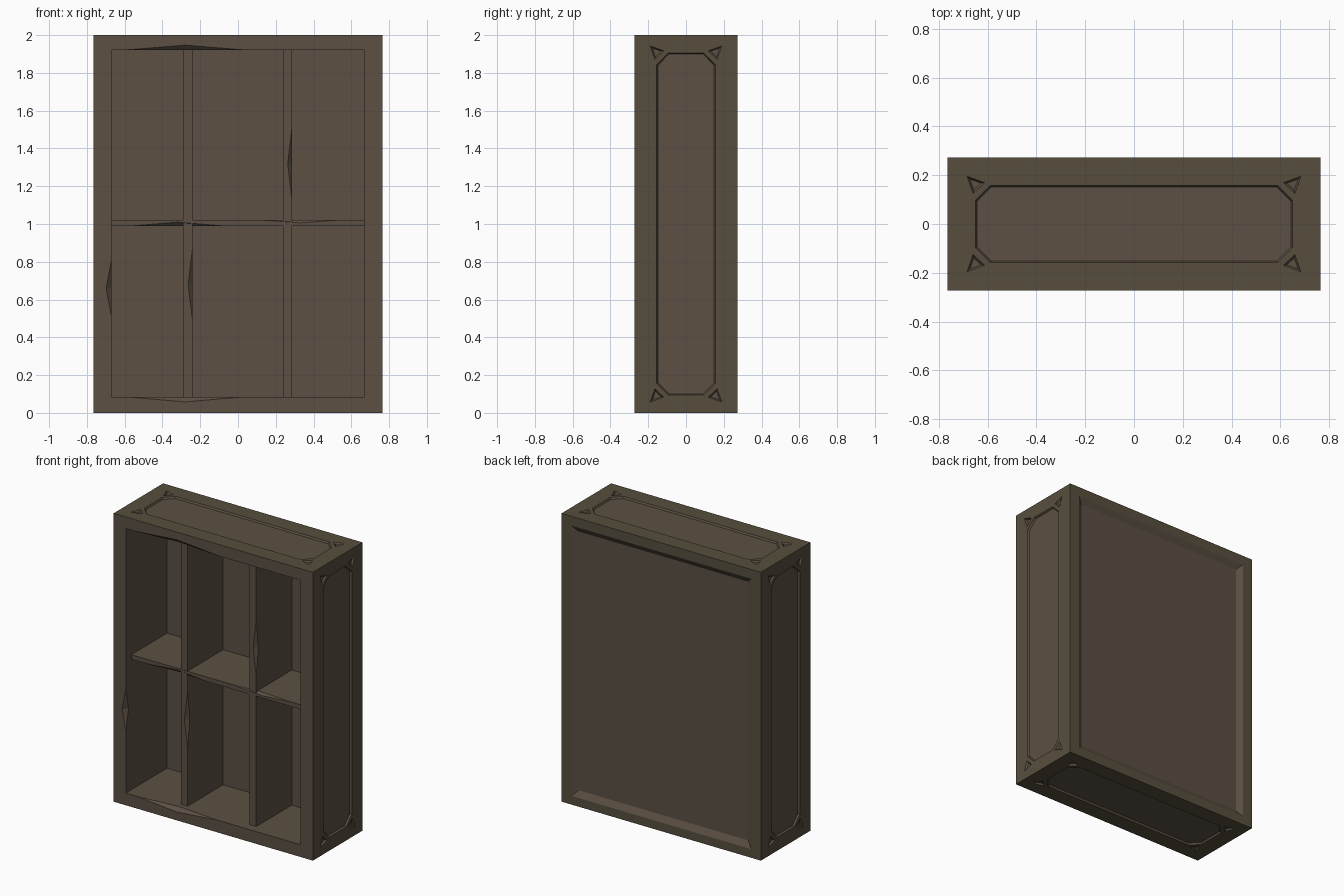
import bpy, bmesh
from mathutils import Vector

if "Cube" in bpy.data.objects:
    bpy.data.objects.remove(bpy.data.objects["Cube"])

X, Y0, Y1, H = 0.765, -0.272, 0.272, 2.0


def material(name, rgb):
    m = bpy.data.materials.new(name)
    m.diffuse_color = (*rgb, 1)
    m.use_nodes = True
    m.node_tree.nodes["Principled BSDF"].inputs["Base Color"].default_value = m.diffuse_color
    return m


BROWN = material("brown wood", (0.106, 0.079, 0.056))
OLIVE = material("olive brown wood", (0.094, 0.076, 0.048))


def finish(bm, name):
    bmesh.ops.recalc_face_normals(bm, faces=bm.faces)
    me = bpy.data.meshes.new(name)
    bm.to_mesh(me)
    bm.free()
    me.materials.append(BROWN)
    me.materials.append(OLIVE)
    ob = bpy.data.objects.new(name, me)
    bpy.context.collection.objects.link(ob)
    return ob


def add_box(bm, lo, hi):
    lo, hi = Vector(lo), Vector(hi)
    r = bmesh.ops.create_cube(bm, size=1)
    for v in r["verts"]:
        v.co = Vector([(lo[i] + hi[i]) / 2 + v.co[i] * (hi[i] - lo[i]) for i in range(3)])


def add_loft(bm, outer, inner, place, h0, h1):
    # closed solid between two matching outlines, heights measured off a face
    a = [bm.verts.new(place(u, v, h0)) for u, v in outer]
    b = [bm.verts.new(place(u, v, h1)) for u, v in inner]
    n = len(a)
    bm.faces.new(a)
    bm.faces.new(b[::-1])
    for i in range(n):
        bm.faces.new((a[i], b[i], b[(i + 1) % n], a[(i + 1) % n]))


def add_chip(bm, centre, axis, half, r):
    # long thin octahedron along an edge
    c = Vector(centre)
    ring, tips = [], []
    for i in range(3):
        for s in (1, -1):
            d = Vector((0, 0, 0))
            d[i] = s * (half if i == axis else r)
            (tips if i == axis else ring).append(bm.verts.new(c + d))
    order = [ring[0], ring[2], ring[1], ring[3]]
    for t in tips:
        for i in range(4):
            bm.faces.new((t, order[i], order[(i + 1) % 4]))


def cut(ob, bm):
    cutter = finish(bm, "cutter")
    cutter.hide_render = True
    mod = ob.modifiers.new("cut", "BOOLEAN")
    mod.operation = "DIFFERENCE"
    mod.solver = "EXACT"
    mod.object = cutter
    bpy.context.view_layer.objects.active = ob
    bpy.ops.object.modifier_apply(modifier=mod.name)
    bpy.data.objects.remove(cutter)


def rect(u0, u1, v0, v1, g=0.0):
    return [(u0 + g, v0 + g), (u1 - g, v0 + g), (u1 - g, v1 - g), (u0 + g, v1 - g)]


def octagon(cu, cv, a, b, c):
    p = [(a - c, -b), (a, -b + c), (a, b - c), (a - c, b),
         (-a + c, b), (-a, b - c), (-a, -b + c), (-a + c, -b)]
    return [(cu + u, cv + v) for u, v in p]


# cabinet body
bm = bmesh.new()
add_box(bm, (-X, Y0, 0), (X, Y1, H))
bm.faces.ensure_lookup_table()
bm.normal_update()
for f in bm.faces:
    f.material_index = 0 if f.normal.y < -0.5 else 1
body = finish(bm, "cabinet_body")

# front cavity, sloped back recess
bm = bmesh.new()
add_box(bm, (-0.67, -0.5, 0.085), (0.67, 0.18, 1.92))
add_loft(bm, rect(-0.69, 0.69, 0.06, 1.935, -0.016), rect(-0.69, 0.69, 0.06, 1.935, 0.04),
         lambda u, v, h: (u, Y1 + h, v), 0.01, -0.025)


# inset panels and carved corner triangles on sides, top and bottom
def panel(bm, cu, cv, a, b, place):
    add_loft(bm, octagon(cu, cv, a + 0.004, b + 0.004, 0.064),
             octagon(cu, cv, a - 0.006, b - 0.006, 0.058), place, 0.006, -0.012)
    for su in (1, -1):
        for sv in (1, -1):
            tri = [(cu + su * (a + du), cv + sv * (b + dv))
                   for du, dv in ((0.037, 0.04), (-0.04, 0.012), (0.01, -0.035))]
            m = [sum(t[k] for t in tri) / 3 for k in (0, 1)]
            small = [(m[0] + 0.6 * (u - m[0]), m[1] + 0.6 * (v - m[1])) for u, v in tri]
            add_loft(bm, tri, small, place, 0.002, -0.012)


for s in (1, -1):
    panel(bm, 0, 1.0, 0.155, 0.905, lambda u, v, h: (s * (X + h), u, v))
    panel(bm, 0, 0, 0.65, 0.158,
          lambda u, v, h: (u, v, H + h if s > 0 else -h))
cut(body, bm)

# worn chips on the opening edges
bm = bmesh.new()
add_chip(bm, (-0.28, Y0, 1.92), 0, 0.33, 0.027)
add_chip(bm, (-0.28, Y0, 0.085), 0, 0.31, 0.027)
add_chip(bm, (-0.67, Y0, 0.66), 2, 0.15, 0.028)
cut(body, bm)

# upright dividers, each with one chipped edge
for name, x, cx, cz in (("left_divider", -0.265, -0.24, 0.68), ("right_divider", 0.262, 0.287, 1.32)):
    bm = bmesh.new()
    add_box(bm, (x - 0.025, -0.21, 0.08), (x + 0.025, 0.185, 1.925))
    divider = finish(bm, name)
    bm = bmesh.new()
    add_chip(bm, (cx, -0.21, cz), 2, 0.2, 0.024)
    cut(divider, bm)

# middle shelf with chipped front
bm = bmesh.new()
add_box(bm, (-0.675, -0.212, 0.99), (0.675, 0.185, 1.022))
shelf = finish(bm, "middle_shelf")
bm = bmesh.new()
add_chip(bm, (-0.32, -0.212, 0.99), 0, 0.24, 0.02)
add_chip(bm, (0.33, -0.212, 1.022), 0, 0.22, 0.016)
cut(shelf, bm)
